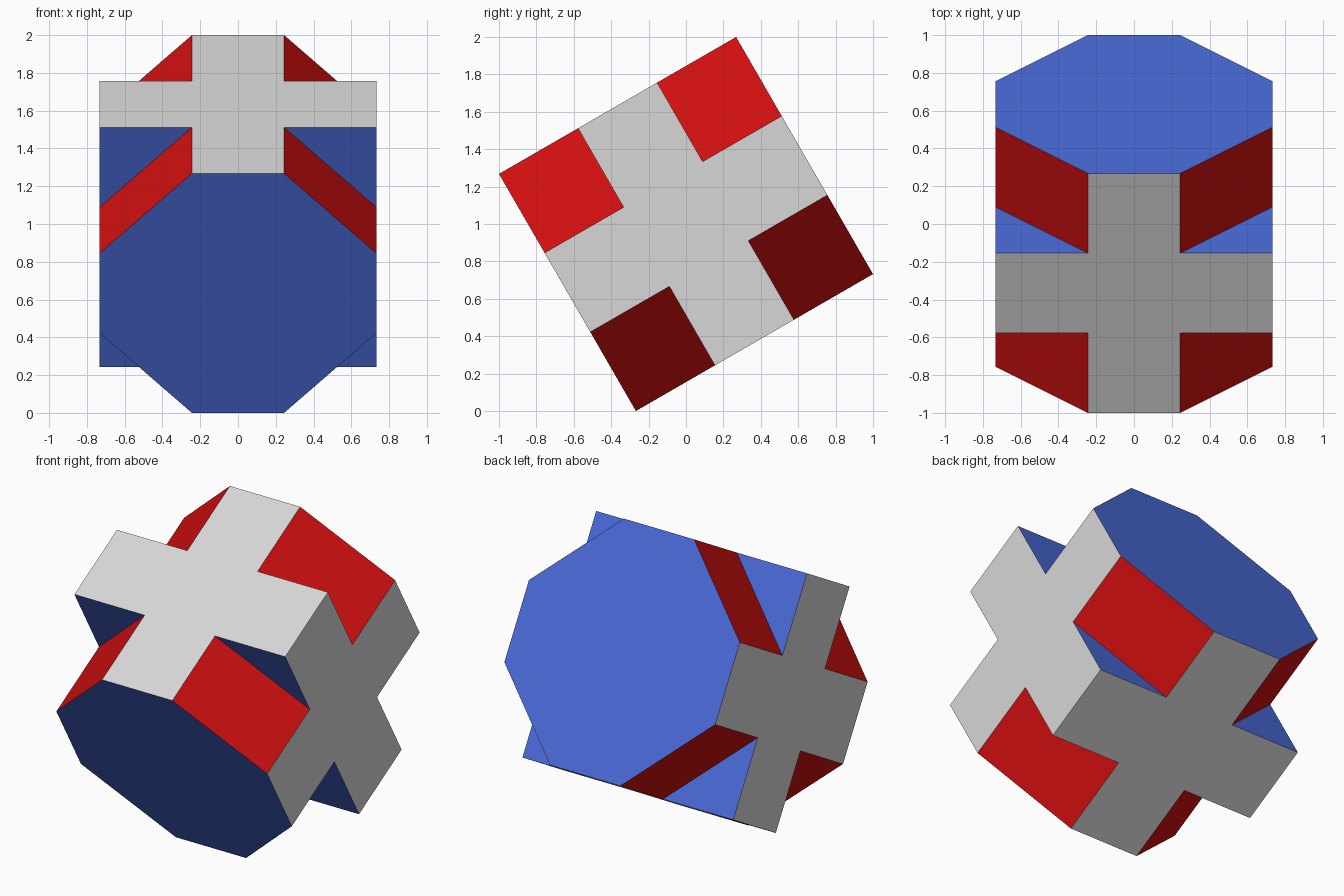
import bpy, bmesh, math
from mathutils import Matrix, Vector

if "Cube" in bpy.data.objects:
    bpy.data.objects.remove(bpy.data.objects["Cube"])

H = 0.732      # half width of the block
T = H / 3      # half width of the cross arms


def material(name, rgb):
    m = bpy.data.materials.new(name)
    m.diffuse_color = (*rgb, 1)
    m.use_nodes = True
    m.node_tree.nodes["Principled BSDF"].inputs["Base Color"].default_value = m.diffuse_color
    return m


GREY, RED, BLUE = 0, 1, 2
mats = [material("light grey", (0.68, 0.68, 0.68)),
        material("red", (0.66, 0.005, 0.005)),
        material("blue", (0.07, 0.15, 0.70))]

# Octagon outline in (x, z), ordered so even edges are flats and odd edges are chamfers
octagon = [(-T, H), (T, H), (H, T), (H, -T), (T, -H), (-T, -H), (-H, -T), (-H, T)]
corners = {1: (H, H), 3: (H, -H), 5: (-H, -H), 7: (-H, H)}

bm = bmesh.new()


def face(verts, mat):
    bm.faces.new(verts).material_index = mat


# Octagonal rings along the block's own length
rings = [[bm.verts.new((x, y, z)) for x, z in octagon] for y in (-H, -T, T, H)]
face(rings[0], BLUE)
face(rings[3], BLUE)

for i in range(8):
    j = (i + 1) % 8
    chamfer = i % 2 == 1
    # End drums: grey flats and red chamfers
    for a, b in ((0, 1), (2, 3)):
        face([rings[a][i], rings[a][j], rings[b][j], rings[b][i]], RED if chamfer else GREY)
    front, back = rings[1], rings[2]
    if chamfer:
        # Middle slab: square corners with blue triangles beside the chamfers
        x, z = corners[i]
        c0, c1 = bm.verts.new((x, -T, z)), bm.verts.new((x, T, z))
        face([front[i], front[j], c0], BLUE)
        face([back[i], back[j], c1], BLUE)
        face([front[i], c0, c1, back[i]], GREY)
        face([c0, front[j], back[j], c1], GREY)
    else:
        face([front[i], front[j], back[j], back[i]], GREY)

bmesh.ops.recalc_face_normals(bm, faces=bm.faces[:])
# Join coplanar pieces into single cross-shaped faces
bmesh.ops.dissolve_limit(bm, angle_limit=math.radians(1), verts=bm.verts[:],
                         edges=bm.edges[:], delimit={'MATERIAL'})

# Tilt the block and rest it on the ground
bm.transform(Matrix.Translation(Vector((0, 0, 1))) @ Matrix.Rotation(math.radians(30), 4, 'X'))

mesh = bpy.data.meshes.new("notched_block")
bm.to_mesh(mesh)
bm.free()
for m in mats:
    mesh.materials.append(m)
block = bpy.data.objects.new("notched_block", mesh)
bpy.context.collection.objects.link(block)
